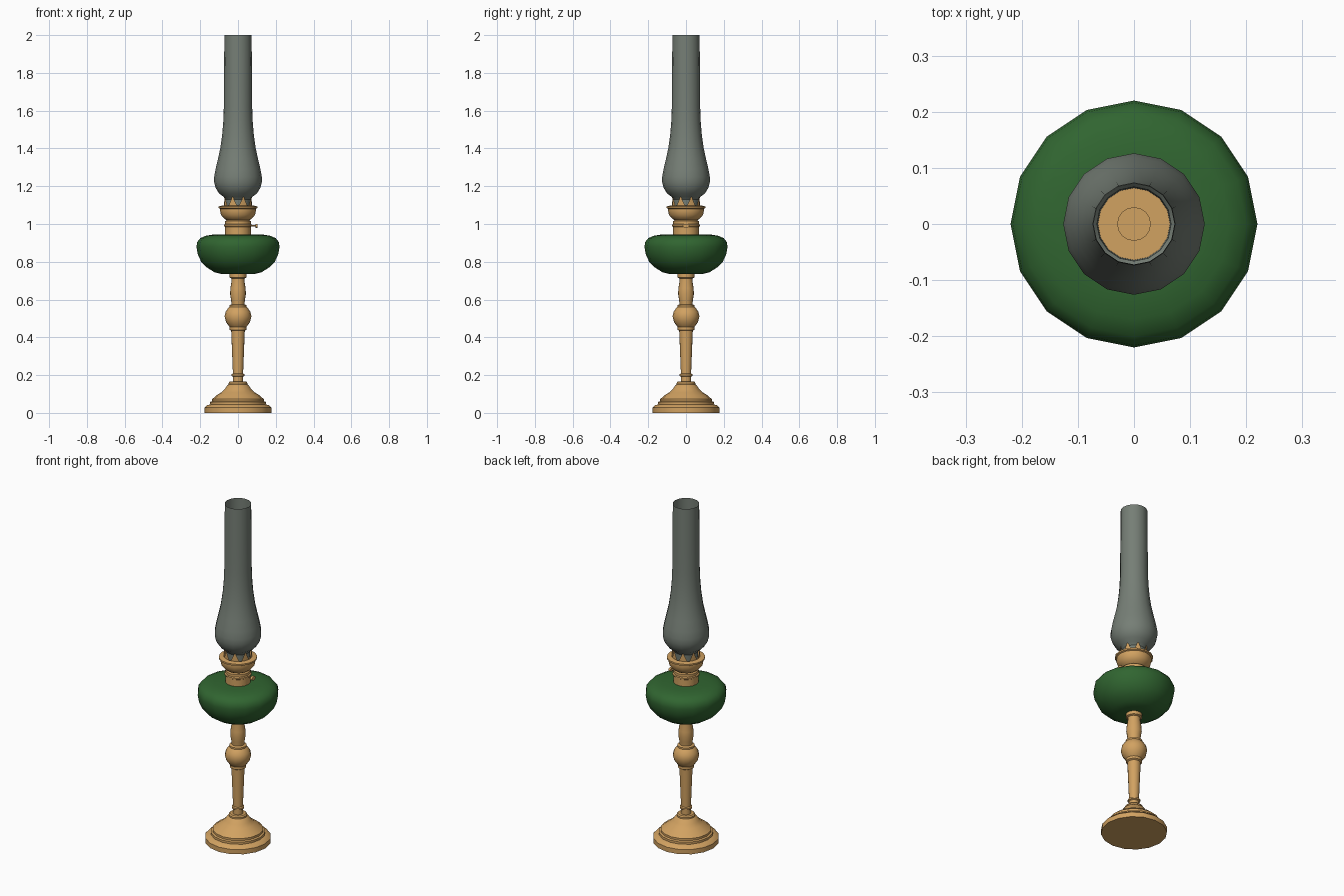
import bpy, bmesh, math

if "Cube" in bpy.data.objects:
    bpy.data.objects.remove(bpy.data.objects["Cube"])

SEG = 16


def material(name, rgb):
    m = bpy.data.materials.new(name)
    m.diffuse_color = (*rgb, 1)
    m.use_nodes = True
    m.node_tree.nodes["Principled BSDF"].inputs["Base Color"].default_value = m.diffuse_color
    return m


brass = material("brass", (0.64, 0.36, 0.12))
green = material("green_enamel", (0.03, 0.13, 0.03))
smoke = material("smoky_glass", (0.18, 0.21, 0.18))


def finish(bm, name, mat, angle=35):
    bmesh.ops.recalc_face_normals(bm, faces=bm.faces)
    me = bpy.data.meshes.new(name)
    bm.to_mesh(me)
    bm.free()
    ob = bpy.data.objects.new(name, me)
    bpy.context.collection.objects.link(ob)
    me.materials.append(mat)
    bpy.ops.object.select_all(action='DESELECT')
    bpy.context.view_layer.objects.active = ob
    ob.select_set(True)
    bpy.ops.object.shade_smooth_by_angle(angle=math.radians(angle))
    return ob


def lathe(name, profile, mat, closed=True):
    """Revolve (radius, z) points; optionally cap both ends."""
    bm = bmesh.new()
    rings = []
    for r, z in profile:
        rings.append([bm.verts.new((r * math.cos(2 * math.pi * i / SEG),
                                    r * math.sin(2 * math.pi * i / SEG), z))
                      for i in range(SEG)])
    for a, b in zip(rings, rings[1:]):
        for i in range(SEG):
            j = (i + 1) % SEG
            bm.faces.new((a[i], a[j], b[j], b[i]))
    if closed:
        bm.faces.new(rings[0])
        bm.faces.new(rings[-1])
    return finish(bm, name, mat)


# Stepped foot
lathe("foot", [(.178, 0), (.178, .028), (.165, .04), (.147, .045), (.147, .058),
               (.137, .062), (.137, .074), (.128, .08), (.115, .092), (.09, .108),
               (.07, .126), (.058, .145), (.05, .15), (.05, .158), (.044, .165),
               (.027, .165)], brass)

# Turned stem with small ring, ball knop and upper baluster
lathe("stem", [(.027, .16), (.027, .192), (.034, .196), (.034, .205), (.027, .209),
               (.036, .435), (.044, .44), (.044, .455), (.05, .462), (.064, .482),
               (.071, .51), (.066, .535), (.052, .555), (.046, .56), (.046, .57),
               (.034, .575), (.037, .60), (.042, .63), (.04, .66), (.034, .70),
               (.034, .712), (.044, .716), (.044, .74)], brass)

# Oil reservoir
lathe("oil_bowl", [(.085, .735), (.125, .745), (.165, .77), (.195, .80), (.213, .84),
                   (.22, .88), (.216, .905), (.2, .925), (.17, .938), (.125, .945),
                   (.06, .945)], green)

# Burner collar and gallery cup
lathe("burner", [(.068, .94), (.068, .985), (.073, .988), (.073, .996), (.068, 1.0),
                 (.068, 1.015), (.06, 1.02), (.075, 1.03), (.09, 1.048), (.095, 1.07),
                 (.095, 1.08), (.103, 1.084), (.103, 1.093), (.085, 1.097),
                 (.076, 1.097), (.076, 1.075), (.03, 1.075)], brass)
lathe("wick_tube", [(.03, 1.06), (.03, 1.1)], brass)

# Crown of eight pointed prongs
bm = bmesh.new()
for k in range(8):
    pts = []
    for i, z in ((2 * k, 1.085), (2 * k + 1, 1.085), (2 * k + 2, 1.085),
                 (2 * k + 1, 1.148)):
        a = 2 * math.pi * i / SEG
        pts.append(bm.verts.new((.076 * math.cos(a), .076 * math.sin(a), z)))
    bm.faces.new((pts[0], pts[1], pts[3]))
    bm.faces.new((pts[1], pts[2], pts[3]))
finish(bm, "prong_crown", brass)

# Glass chimney, open at both ends
lathe("chimney", [(.064, 1.08), (.066, 1.13), (.078, 1.145), (.1, 1.162), (.118, 1.19),
                  (.126, 1.22), (.126, 1.25), (.119, 1.29), (.106, 1.345), (.094, 1.4),
                  (.084, 1.47), (.078, 1.54), (.075, 1.62), (.074, 1.78),
                  (.072, 2.0)], smoke, closed=False)

# Wick adjuster: shaft and knob pointing to +x
for name, r, x0, x1 in (("wick_shaft", .004, .05, .098), ("wick_knob", .011, .092, .104)):
    ob = lathe(name, [(r, x0), (r, x1)], brass)
    ob.rotation_euler = (0, math.pi / 2, 0)
    ob.location.z = .99
    if name == "wick_knob":
        ob.scale.y = 1.6
